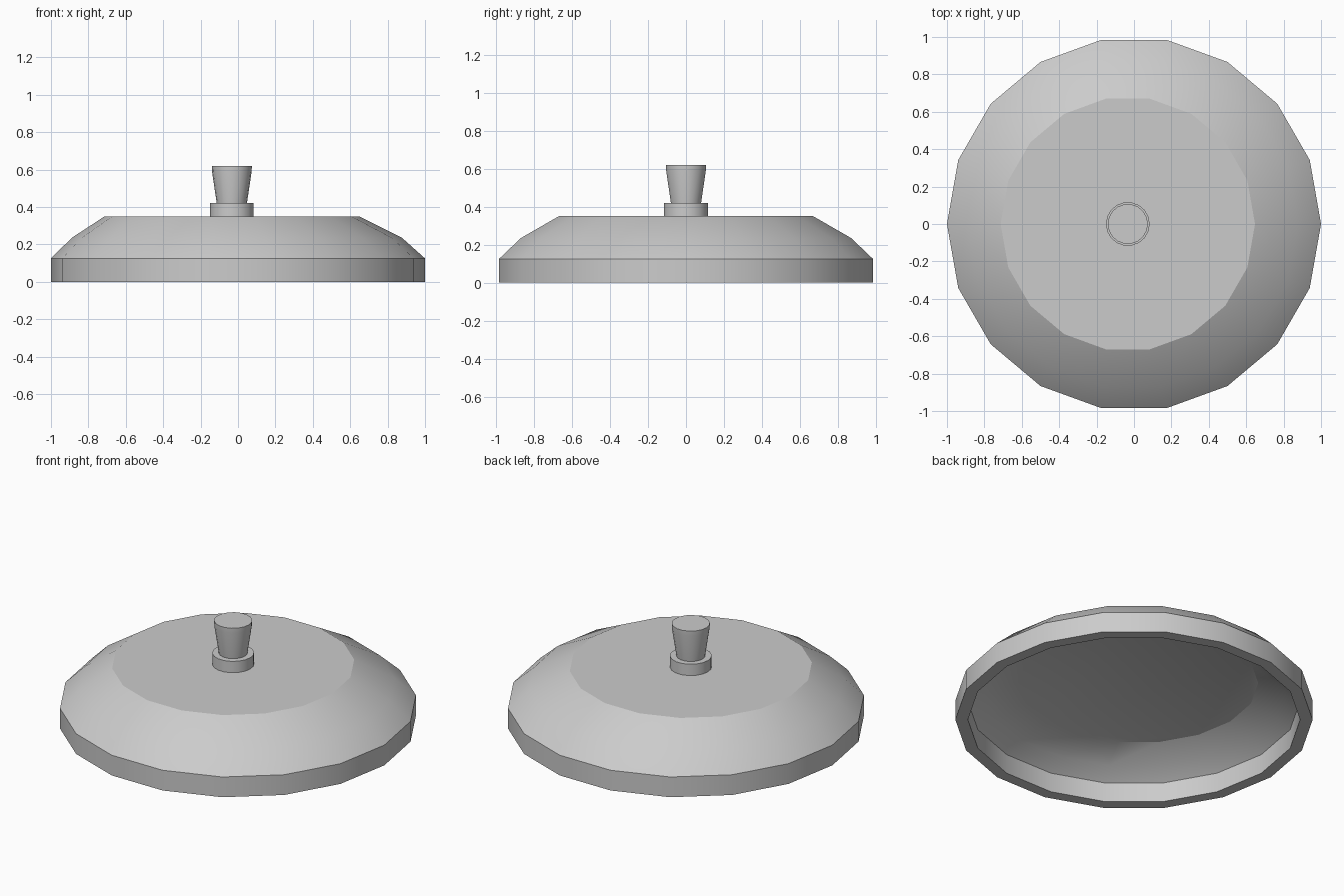
import bpy
import bmesh
import math

SIDES = 18
OFFSET = -0.033  # top plate and knob sit slightly off centre

if "Cube" in bpy.data.objects:
    bpy.data.objects.remove(bpy.data.objects["Cube"], do_unlink=True)

grey = bpy.data.materials.new("light_grey")
grey.use_nodes = True
colour = (0.6, 0.6, 0.6, 1)
grey.diffuse_color = colour
grey.node_tree.nodes["Principled BSDF"].inputs["Base Color"].default_value = colour


def lathe(name, profile):
    """Stack rings given as (radius, height, x shift), capping both ends."""
    bm = bmesh.new()
    rings = []
    for radius, z, shift in profile:
        angles = [math.tau * i / SIDES for i in range(SIDES)]
        rings.append([bm.verts.new((shift + radius * math.cos(a), radius * math.sin(a), z))
                      for a in angles])
    for low, high in zip(rings, rings[1:]):
        for i in range(SIDES):
            j = (i + 1) % SIDES
            bm.faces.new((low[i], low[j], high[j], high[i]))
    bm.faces.new(rings[0][::-1])
    bm.faces.new(rings[-1])
    bmesh.ops.recalc_face_normals(bm, faces=bm.faces)
    mesh = bpy.data.meshes.new(name)
    bm.to_mesh(mesh)
    bm.free()
    mesh.materials.append(grey)
    obj = bpy.data.objects.new(name, mesh)
    bpy.context.collection.objects.link(obj)
    bpy.ops.object.select_all(action="DESELECT")
    obj.select_set(True)
    bpy.context.view_layer.objects.active = obj
    bpy.ops.object.shade_smooth_by_angle(angle=math.radians(23))
    return obj


# Hollow lid: inner ceiling, down the inside, round the rim, up the dome
lathe("lid", [
    (0.67, 0.25, OFFSET), (0.84, 0.185, -0.006), (0.93, 0.12, 0), (0.93, 0, 0),
    (1, 0, 0), (1, 0.125, 0), (0.883, 0.235, -0.006), (0.68, 0.35, OFFSET),
])

# Collar under the knob
lathe("knob_collar", [(0.117, 0.345, OFFSET), (0.117, 0.42, OFFSET)])

# Flared knob
lathe("knob", [(0.08, 0.415, OFFSET), (0.106, 0.59, OFFSET), (0.107, 0.62, OFFSET)])
